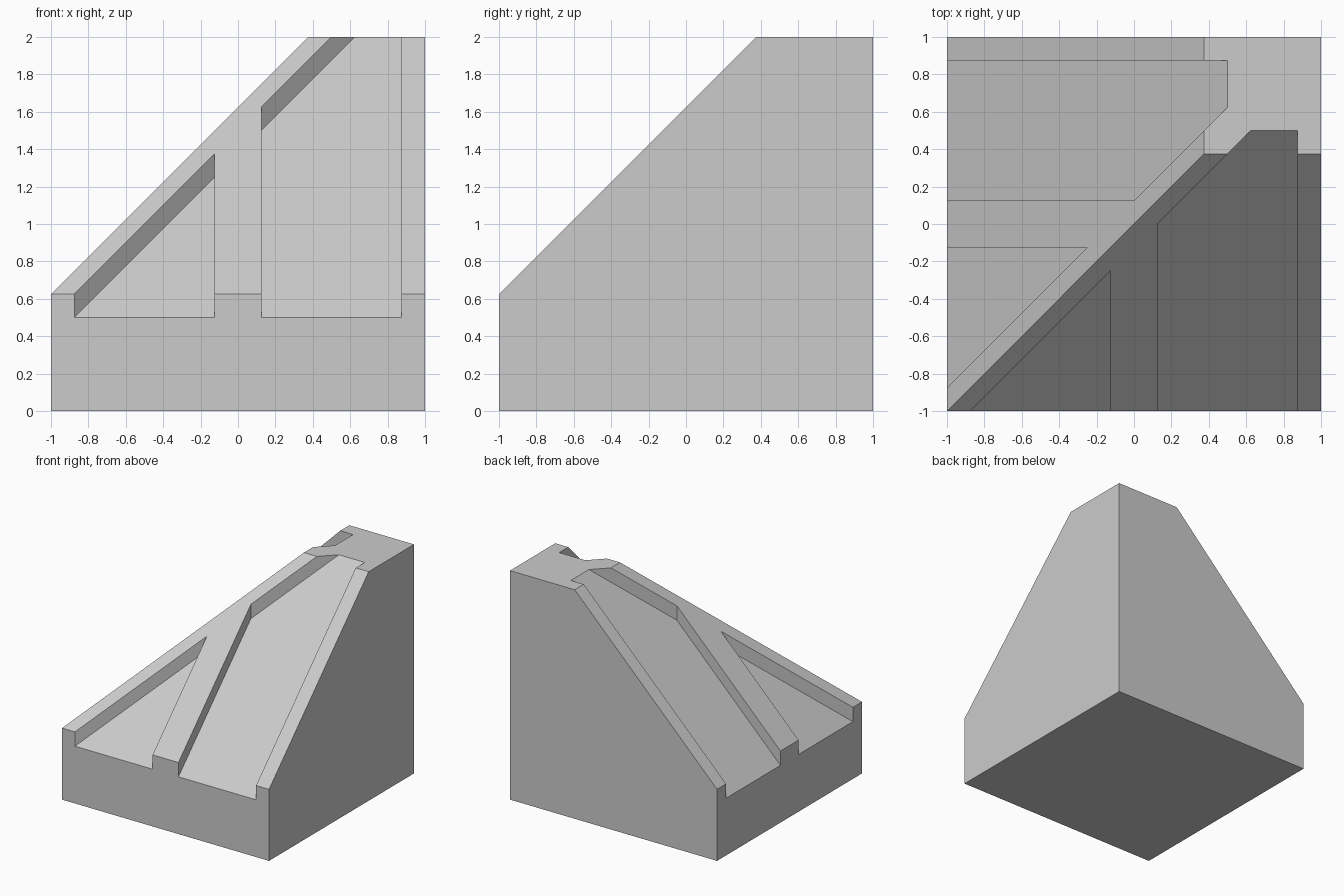
import bpy, bmesh
from mathutils import Vector

if "Cube" in bpy.data.objects:
    bpy.data.objects.remove(bpy.data.objects["Cube"])

def make_object(name, bm):
    bmesh.ops.recalc_face_normals(bm, faces=bm.faces)
    me = bpy.data.meshes.new(name)
    bm.to_mesh(me)
    bm.free()
    ob = bpy.data.objects.new(name, me)
    bpy.context.collection.objects.link(ob)
    return ob

# Block with two 45 degree slopes meeting at a hip
bm = bmesh.new()
bmesh.ops.create_cube(bm, size=2)
bmesh.ops.translate(bm, verts=bm.verts, vec=(0, 0, 1))
for point, normal in (((0, -1, 0.625), (0, -1, 1)), ((-1, 0, 0.625), (-1, 0, 1))):
    cut = bmesh.ops.bisect_plane(bm, geom=bm.verts[:] + bm.edges[:] + bm.faces[:],
                                 plane_co=point, plane_no=Vector(normal).normalized(),
                                 clear_outer=True)
    edges = [e for e in cut["geom_cut"] if isinstance(e, bmesh.types.BMEdge)]
    bmesh.ops.contextual_create(bm, geom=edges)
block = make_object("hip_block", bm)

# Channel cutter: plan outline swept upward from a floor parallel to the slope
def channel(name, plan, swap):
    bm = bmesh.new()
    place = lambda x, y, z: (y, x, z) if swap else (x, y, z)
    low = [bm.verts.new(place(x, y, y + 1.5)) for x, y in plan]
    high = [bm.verts.new(place(x, y, y + 2.5)) for x, y in plan]
    bm.faces.new(low)
    bm.faces.new(high)
    n = len(plan)
    for i in range(n):
        j = (i + 1) % n
        bm.faces.new((low[i], low[j], high[j], high[i]))
    return make_object(name, bm)

short_plan = [(-0.125, -0.25), (-1.075, -1.2), (-0.125, -1.2)]
long_plan = [(0.125, 0), (0.125, -1.2), (0.875, -1.2), (0.875, 0.75)]
cutters = []
for swap, side in ((False, "front"), (True, "left")):
    for plan, size in ((short_plan, "short"), (long_plan, "long")):
        cutter = channel(f"{side}_{size}_channel_cutter", plan, swap)
        cutter.hide_render = True
        mod = block.modifiers.new(cutter.name, 'BOOLEAN')
        mod.operation = 'DIFFERENCE'
        mod.solver = 'EXACT'
        mod.object = cutter
        cutters.append(cutter)

# Bake the cuts and remove the cutters
bpy.context.view_layer.update()
deps = bpy.context.evaluated_depsgraph_get()
result = bpy.data.meshes.new_from_object(block.evaluated_get(deps))
block.modifiers.clear()
block.data = result
for cutter in cutters:
    bpy.data.objects.remove(cutter)
